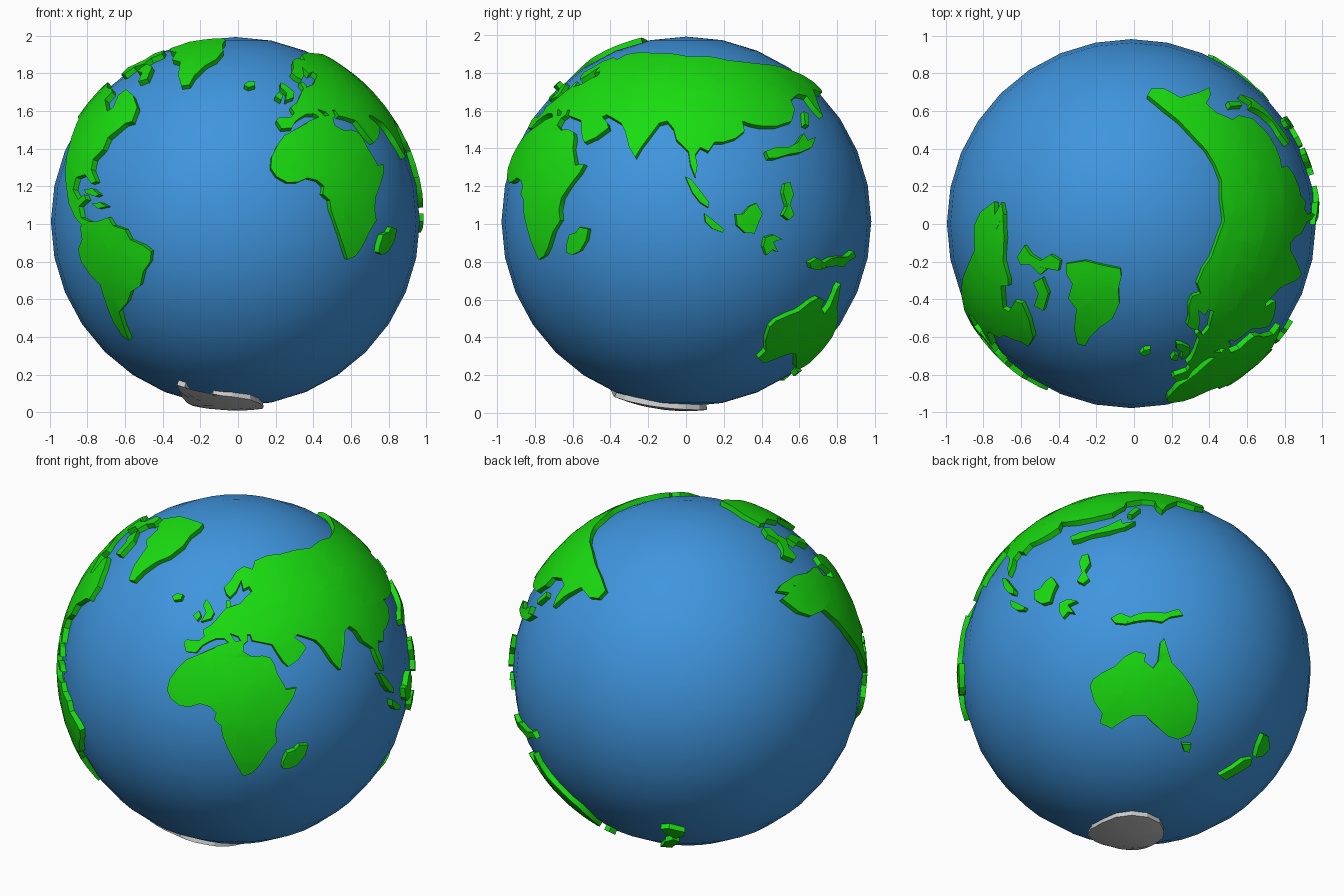
import bpy, bmesh
from math import sin, cos, radians, sqrt
from mathutils import Vector, Matrix

CENTRE = Vector((-0.014, 0.002, 1.013))
SEA, INNER, OUTER = 0.979, 0.965, 1.004

# Viewing frames the coastlines are traced in:
# camera azimuth, elevation, globe centre (u, v down), units per 1.0
VIEWS = {
    "F": (-90, 0, 235, 222, 188), "R": (0, 0, 686, 222, 188),
    "T": (-90, 90, 1131, 225, 188), "FR": (-55, 25, 236, 669.5, 178),
    "BL": (125, 25, 689, 669.5, 178), "BR": (50, -30, 1136, 669.5, 178),
    "B": (-90, -90, 0, 0, 100),
}


def material(name, colour):
    m = bpy.data.materials.new(name)
    m.diffuse_color = colour
    return m


def trace(view, pts):
    """Lift traced points onto the globe as unit directions."""
    az, el, cu, cv, s = VIEWS[view]
    a, e = radians(az), radians(el)
    right = Vector((-sin(a), cos(a), 0))
    toward = Vector((cos(e) * cos(a), cos(e) * sin(a), sin(e)))
    up = toward.cross(right)
    out = []
    for pu, pv in pts:
        u, v = (pu - cu) / s / OUTER, (cv - pv) / s / OUTER
        d = sqrt(max(0.0, 1 - u * u - v * v))
        out.append((right * u + up * v + toward * d).normalized())
    return out


def land(name, mat, *parts):
    """Curved plate: flat outline on a tangent plane, gridded, wrapped, thickened."""
    dirs = [d for view, pts in parts for d in trace(view, pts)]
    mid = sum(dirs, Vector()).normalized()
    rot = mid.to_track_quat('Z', 'Y').to_matrix()
    bm = bmesh.new()
    verts = []
    for d in dirs:
        p = rot.transposed() @ d
        verts.append(bm.verts.new((p.x / p.z, p.y / p.z, 1)))
    bm.faces.new(verts)
    bmesh.ops.triangulate(bm, faces=bm.faces[:], ngon_method='EAR_CLIP')
    for deg in range(-70, 71, 7):
        t = radians(deg)
        for n in ((cos(t), 0, -sin(t)), (0, cos(t), -sin(t))):
            bmesh.ops.bisect_plane(bm, geom=bm.verts[:] + bm.edges[:] + bm.faces[:],
                                   plane_co=(0, 0, 0), plane_no=n)
    for v in bm.verts:
        v.co = rot @ v.co.normalized() * INNER
    top = bmesh.ops.extrude_face_region(bm, geom=bm.faces[:], use_keep_orig=True)
    for v in top["geom"]:
        if isinstance(v, bmesh.types.BMVert):
            v.co *= OUTER / INNER
    bmesh.ops.recalc_face_normals(bm, faces=bm.faces[:])
    finish(name, bm, mat)


def finish(name, bm, mat):
    me = bpy.data.meshes.new(name)
    bm.to_mesh(me)
    bm.free()
    ob = bpy.data.objects.new(name, me)
    ob.location = CENTRE
    bpy.context.collection.objects.link(ob)
    if mat:
        me.materials.append(mat)
    bpy.ops.object.select_all(action='DESELECT')
    ob.select_set(True)
    bpy.context.view_layer.objects.active = ob
    bpy.ops.object.shade_smooth_by_angle(angle=radians(30))


blue = material("sea_blue", (0.05, 0.3, 0.73, 1))
green = material("land_green", (0.01, 0.72, 0.005, 1))

# Ocean ball
bm = bmesh.new()
bmesh.ops.create_uvsphere(bm, u_segments=32, v_segments=16, radius=SEA)
finish("ocean", bm, blue)

# Africa and Madagascar
land("africa", green, ("FR", [
    (196, 656), (205, 652), (218, 646), (228, 643), (240, 641), (244, 644), (243, 652),
    (252, 657), (262, 656), (270, 658), (274, 664), (277, 674), (283, 684), (286, 690),
    (296, 688), (293, 697), (286, 708), (277, 722), (275, 733), (277, 742), (268, 752),
    (265, 757), (259, 766), (252, 773), (243, 776), (238, 768), (232, 757), (226, 745),
    (222, 735), (221, 726), (214, 720), (216, 713), (210, 707), (200, 704), (190, 707),
    (180, 706), (171, 699), (167, 690), (170, 679), (178, 668), (186, 660)]))
land("madagascar", green, ("FR", [
    (283, 762), (287, 753), (295, 750), (299, 745), (308, 745), (305, 755), (297, 765),
    (288, 769), (282, 768)]))

# Eurasia: Europe, Arctic coast, Pacific coast, southern coast, Arabia, Mediterranean
land("eurasia", green,
     ("FR", [(186, 652), (184, 643), (187, 640), (199, 641), (204, 637), (203, 630),
             (210, 626), (216, 620), (222, 613), (226, 609), (226, 601), (230, 601),
             (231, 607), (240, 604), (246, 597), (252, 592), (249, 587), (243, 590),
             (241, 581), (236, 592), (230, 598), (226, 594), (224, 588), (230, 582),
             (236, 572), (244, 567), (252, 570)]),
     ("T", [(1197, 285), (1203, 270), (1211, 258), (1218, 238), (1224, 222), (1221, 200),
            (1221, 182), (1214, 165), (1206, 152), (1193, 138), (1178, 122), (1163, 110),
            (1147, 97), (1151, 90), (1163, 90), (1180, 99)]),
     ("R", [(817, 104), (822, 117), (814, 108), (806, 97), (797, 95), (790, 101),
            (794, 110), (791, 122), (776, 127), (762, 127), (750, 125), (742, 122),
            (744, 132), (735, 139), (722, 143), (714, 143), (708, 152), (700, 148),
            (695, 155), (697, 166), (695, 178), (690, 165), (688, 152), (683, 147),
            (676, 140), (673, 129), (667, 122), (659, 124), (650, 136), (641, 148),
            (635, 158), (629, 148), (625, 132), (621, 124)]),
     ("FR", [(304, 637), (297, 635), (294, 638), (302, 643), (306, 648), (298, 660),
             (288, 667), (283, 662), (277, 653), (272, 645), (262, 643), (252, 641),
             (250, 635), (247, 635), (248, 641), (243, 645), (238, 637), (230, 634),
             (237, 644), (233, 647), (224, 639), (216, 639), (209, 642), (202, 646),
             (196, 653)]))

# North America: Alaska, Arctic and Atlantic coast, Gulf, Pacific coast
land("north_america", green,
     ("BL", [(783, 598), (790, 592), (778, 590), (783, 583), (796, 585)]),
     ("T", [(1003, 212), (1004, 240), (1003, 262), (1008, 280)]),
     ("F", [(112, 93), (105, 100), (107, 112), (113, 108), (118, 96), (126, 90),
            (133, 96), (137, 108), (132, 122), (125, 124), (118, 130), (108, 138),
            (103, 150), (93, 160), (91, 170), (96, 182), (91, 184), (85, 175), (76, 178),
            (73, 190), (78, 200), (84, 195), (86, 200), (79, 207), (81, 218), (89, 222),
            (82, 226), (75, 218), (69, 205)]),
     ("BL", [(860, 650), (850, 635), (838, 620), (825, 609), (812, 615), (800, 611)]))

# South America
land("south_america", green, ("F", [
    (80, 227), (88, 222), (97, 222), (108, 218), (113, 226), (125, 230), (130, 240),
    (143, 246), (151, 252), (150, 262), (143, 272), (140, 286), (131, 292), (127, 303),
    (119, 312), (122, 322), (129, 341), (122, 336), (113, 322), (108, 310), (104, 298),
    (100, 285), (90, 275), (81, 262), (78, 250), (82, 240)]))

# Australia
land("australia", green, ("BR", [
    (1090, 685), (1093, 678), (1103, 671), (1115, 665), (1125, 655), (1135, 650),
    (1146, 653), (1144, 660), (1153, 667), (1158, 660), (1160, 642), (1164, 637),
    (1168, 650), (1172, 662), (1182, 672), (1192, 686), (1198, 700), (1196, 718),
    (1190, 733), (1178, 738), (1168, 735), (1160, 728), (1153, 722), (1145, 714),
    (1133, 714), (1122, 720), (1112, 727), (1100, 722), (1102, 712), (1094, 700)]))

# Antarctica, left grey
land("antarctica", None, ("B", [
    (-31, -40), (-29, -32), (-25, -27), (-26, -15), (-23, -4), (-17, 4), (-9, 10),
    (1, 11), (9, 7), (14, -1), (15, -12), (13, -24), (8, -33), (-2, -38), (-12, -38),
    (-14, -30), (-19, -26), (-24, -31), (-27, -40)]))

# Islands: name, view, outline
land("greenland", green, ("T", [
    (1066, 265), (1085, 262), (1100, 266), (1120, 270), (1121, 278), (1118, 290),
    (1119, 305), (1112, 320), (1100, 328), (1090, 338), (1085, 347), (1077, 345),
    (1074, 330), (1076, 310), (1068, 300), (1072, 285), (1066, 275)]))
land("arctic_islands", green, ("T", [
    (1017, 258), (1024, 247), (1030, 256), (1040, 262), (1050, 256), (1060, 262),
    (1058, 272), (1047, 270), (1040, 276), (1030, 266), (1020, 266)]))
land("baffin_island", green, ("T", [
    (1033, 284), (1042, 279), (1048, 295), (1043, 312), (1034, 307), (1038, 295)]))
land("cuba", green, ("F", [(84, 190), (92, 189), (99, 195), (95, 197), (86, 194)]))
land("hispaniola", green, ("F", [(91, 204), (100, 203), (107, 207), (98, 209)]))
land("iceland", green, ("FR", [(172, 597), (177, 594), (183, 595), (181, 600), (174, 601)]))
land("britain", green, ("FR", [
    (201, 622), (206, 613), (203, 606), (206, 600), (210, 604), (214, 613), (211, 619)]))
land("ireland", green, ("FR", [(193, 616), (199, 611), (201, 616), (197, 621)]))
land("sumatra", green, ("R", [
    (685, 177), (691, 180), (699, 190), (708, 202), (708, 208), (700, 203), (692, 193)]))
land("java", green, ("R", [
    (704, 214), (712, 220), (724, 230), (722, 233), (712, 229), (705, 222)]))
land("japan", green, ("R", [
    (765, 152), (775, 148), (788, 148), (797, 143), (803, 134), (807, 141), (815, 138),
    (811, 148), (800, 153), (788, 155), (775, 159), (768, 159)]))
land("sakhalin", green, ("R", [(803, 112), (808, 115), (808, 127), (804, 125)]))
land("borneo", green, ("BR", [
    (1034, 590), (1040, 588), (1046, 580), (1052, 576), (1057, 583), (1053, 592),
    (1050, 601), (1042, 603), (1035, 599)]))
land("sulawesi", green, ("BR", [
    (1060, 602), (1068, 598), (1077, 600), (1068, 604), (1074, 612), (1068, 611),
    (1063, 617), (1059, 610)]))
land("philippines", green, ("BR", [
    (1082, 555), (1088, 553), (1090, 562), (1085, 570), (1089, 578), (1083, 583),
    (1077, 580), (1082, 572), (1079, 562)]))
land("new_guinea", green, ("BR", [
    (1111, 617), (1120, 612), (1130, 616), (1140, 612), (1152, 611), (1165, 612),
    (1178, 608), (1183, 614), (1170, 616), (1162, 621), (1150, 619), (1138, 620),
    (1125, 623), (1115, 622)]))
land("tasmania", green, ("BR", [(1182, 743), (1191, 743), (1189, 751), (1184, 750)]))
land("new_zealand_north", green, ("BR", [
    (1263, 733), (1268, 735), (1269, 748), (1262, 755), (1255, 756), (1258, 745)]))
land("new_zealand_south", green, ("BR", [
    (1252, 757), (1250, 764), (1235, 773), (1225, 779), (1219, 774), (1232, 767),
    (1243, 759)]))
